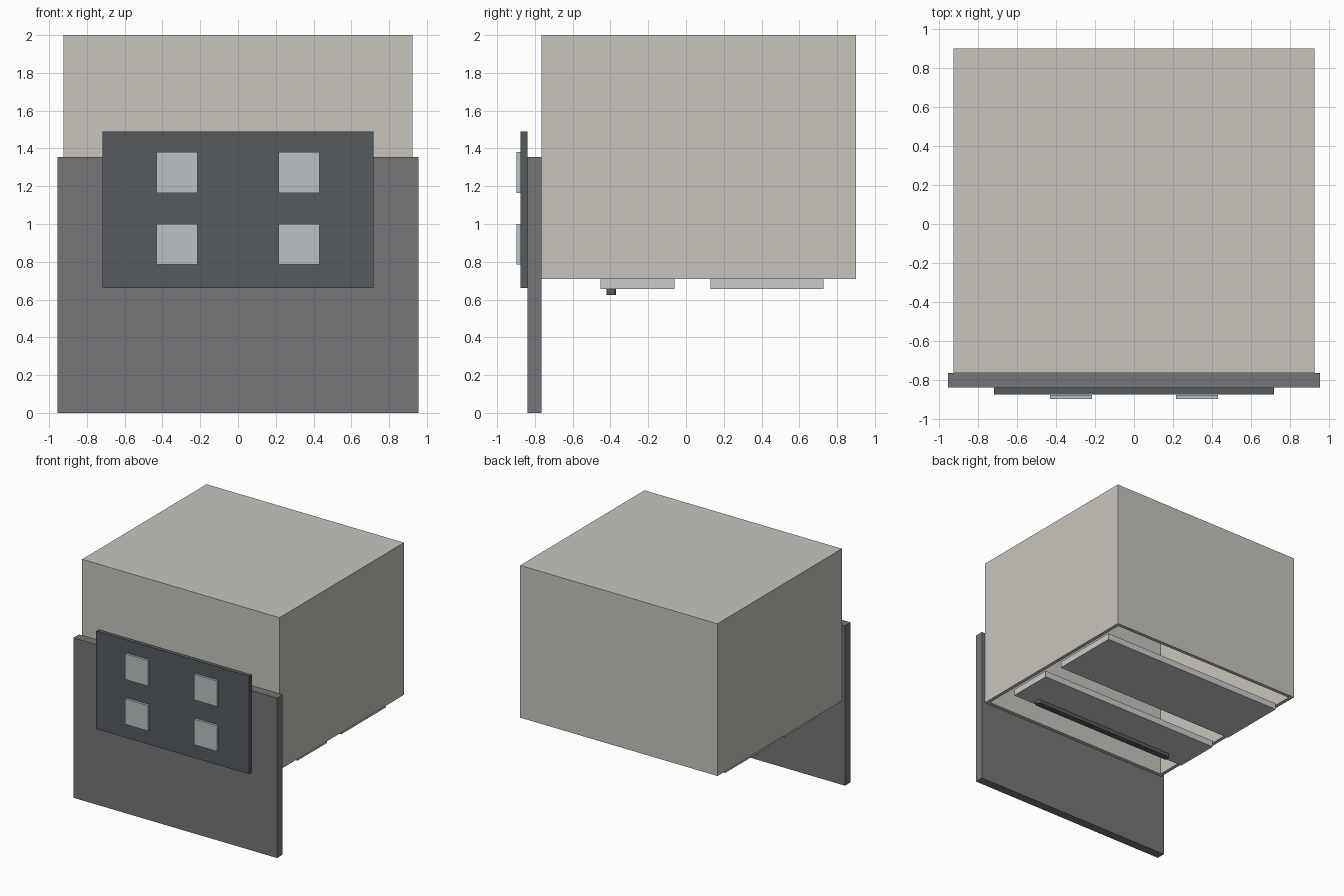
import bpy, bmesh

if "Cube" in bpy.data.objects:
    bpy.data.objects.remove(bpy.data.objects["Cube"])


def material(name, rgb):
    m = bpy.data.materials.new(name)
    m.diffuse_color = (*rgb, 1)
    m.use_nodes = True
    m.node_tree.nodes["Principled BSDF"].inputs["Base Color"].default_value = m.diffuse_color
    return m


SHELL = material("warm_grey", (0.58, 0.56, 0.51))
APRON = material("mid_grey", (0.18, 0.18, 0.19))
DARK = material("charcoal", (0.09, 0.105, 0.115))
PALE = material("pale_grey", (0.50, 0.54, 0.55))
WHITE = material("off_white", (0.70, 0.69, 0.67))


def box(name, x, y, z, mat, open_bottom=False, round_ends=0):
    """Box from (min, max) ranges on each axis."""
    bm = bmesh.new()
    bmesh.ops.create_cube(bm, size=1)
    for v in bm.verts:
        v.co = [r[0] if c < 0 else r[1] for c, r in zip(v.co, (x, y, z))]
    bm.normal_update()
    if open_bottom:
        down = [f for f in bm.faces if f.normal.z < -0.9]
        bmesh.ops.delete(bm, geom=down, context='FACES')
    if round_ends:
        upright = [e for e in bm.edges
                   if abs(e.verts[0].co.z - e.verts[1].co.z) > 1e-4]
        bmesh.ops.bevel(bm, geom=upright, offset=round_ends, segments=4,
                        profile=0.5, affect='EDGES')
    me = bpy.data.meshes.new(name)
    bm.to_mesh(me)
    bm.free()
    me.materials.append(mat)
    ob = bpy.data.objects.new(name, me)
    bpy.context.collection.objects.link(ob)
    return ob


# Hollow housing, open underneath
housing = box("housing", (-0.925, 0.925), (-0.765, 0.9), (0.71, 2.0), SHELL,
              open_bottom=True)
wall = housing.modifiers.new("wall", 'SOLIDIFY')
wall.thickness = 0.03
wall.offset = -1
wall.use_even_offset = True

# Front apron and raised panel
box("front_apron", (-0.955, 0.955), (-0.84, -0.765), (0, 1.355), APRON)
box("front_panel", (-0.717, 0.717), (-0.875, -0.838), (0.66, 1.49), DARK)

# Four square pads on the panel
for i, xc in enumerate((-0.323, 0.323)):
    for j, zc in enumerate((0.893, 1.273)):
        box(f"pad_{i}_{j}", (xc - 0.108, xc + 0.108), (-0.897, -0.877),
            (zc - 0.108, zc + 0.108), PALE)

# Slabs hanging in the open underside
box("rear_slab", (-0.877, 0.877), (0.13, 0.727), (0.657, 0.712), WHITE)
box("front_slab", (-0.877, 0.877), (-0.453, -0.06), (0.657, 0.712), WHITE)

# Round-ended pull bar under the front slab
box("pull_bar", (-0.69, 0.69), (-0.422, -0.37), (0.625, 0.657), DARK,
    round_ends=0.02)
